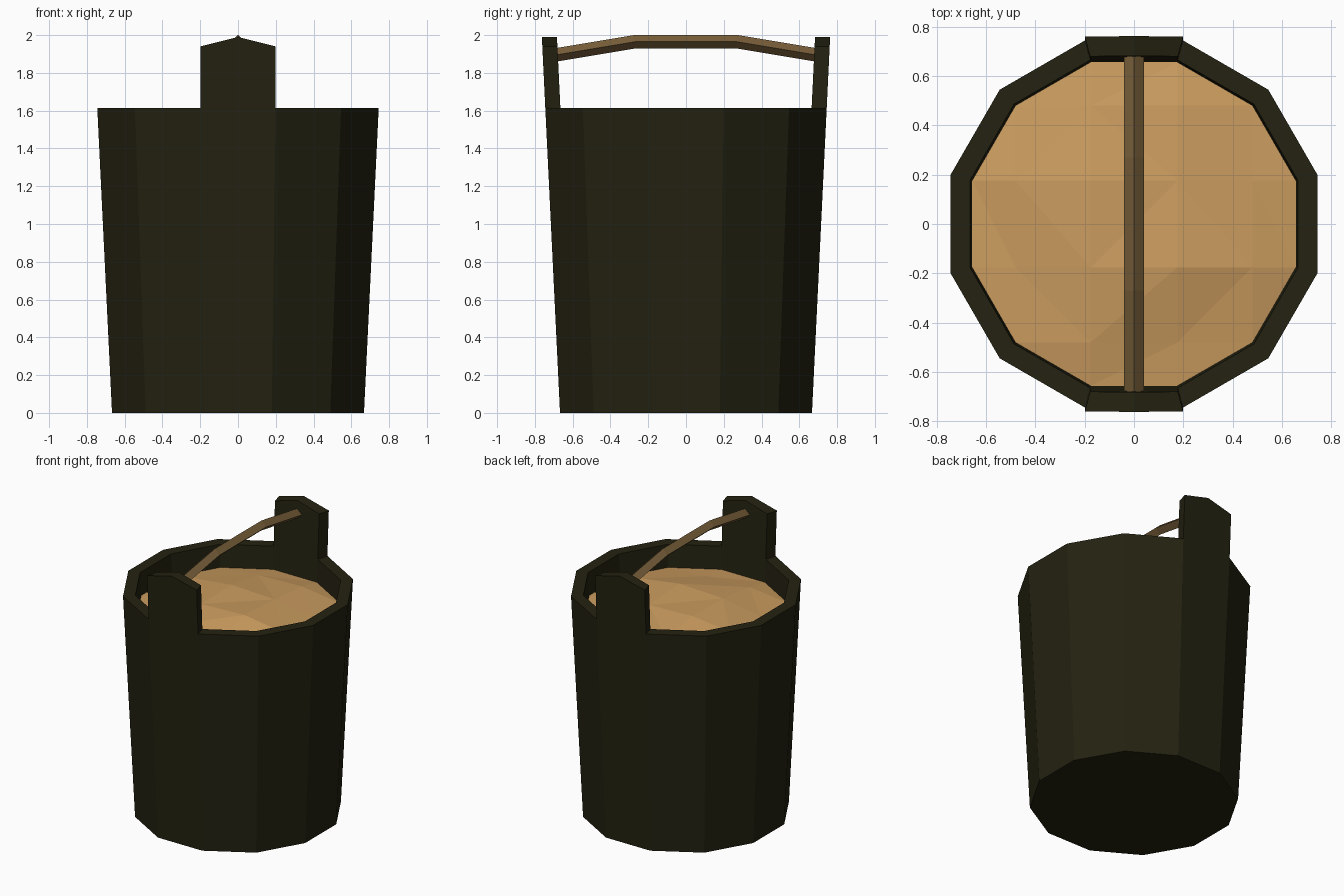
import bpy, bmesh, math

if "Cube" in bpy.data.objects:
    bpy.data.objects.remove(bpy.data.objects["Cube"])

RIM, SOIL = 1.615, 1.45          # rim height, height of the filling's edge
TAPER = 0.078 / RIM              # outward lean of the staves
T15 = math.tan(math.radians(15))


def material(name, rgb):
    m = bpy.data.materials.new(name)
    m.diffuse_color = (*rgb, 1)
    m.use_nodes = True
    m.node_tree.nodes["Principled BSDF"].inputs["Base Color"].default_value = m.diffuse_color
    return m


wood = material("dark_green_wood", (0.0175, 0.0160, 0.0055))
handle_mat = material("brown_handle", (0.190, 0.115, 0.042))
grain = material("tan_filling", (0.600, 0.335, 0.115))


def make(name, bm, mat):
    bmesh.ops.recalc_face_normals(bm, faces=bm.faces)
    me = bpy.data.meshes.new(name)
    bm.to_mesh(me)
    bm.free()
    me.materials.append(mat)
    ob = bpy.data.objects.new(name, me)
    bpy.context.collection.objects.link(ob)
    return ob


def bridge(bm, a, b):
    n = len(a)
    for i in range(n):
        bm.faces.new((a[i], a[(i + 1) % n], b[(i + 1) % n], b[i]))


def outer(z):
    return 0.667 + TAPER * z


def inner(z):
    return outer(z) - 0.08


def ring(bm, flat, z):
    """12-sided ring; flat = distance from the axis to a flat side."""
    r = flat / math.cos(math.radians(15))
    return [bm.verts.new((r * math.cos(math.radians(15 + 30 * i)),
                          r * math.sin(math.radians(15 + 30 * i)), z)) for i in range(12)]


# Bucket body: floor, outer wall, rim, inner wall down to the filling
bm = bmesh.new()
rings = [ring(bm, outer(0), 0), ring(bm, outer(RIM), RIM),
         ring(bm, inner(RIM), RIM), ring(bm, inner(SOIL - 0.03), SOIL - 0.03)]
for a, b in zip(rings, rings[1:]):
    bridge(bm, a, b)
bm.faces.new(rings[0])
make("bucket_body", bm, wood)

# Two raised staves with pointed tops that hold the handle
for side, label in ((-1, "front"), (1, "back")):
    bm = bmesh.new()
    wo, wi = outer(RIM) * T15, inner(RIM) * T15
    loops = []
    for dist, w in ((outer, wo), (inner, wi)):
        loops.append([bm.verts.new((x * w, side * dist(z), z)) for x, z in
                      ((-1, RIM), (1, RIM), (1, 1.94), (0, 1.99), (-1, 1.94))])
    bridge(bm, *loops)
    for lp in loops:
        bm.faces.new(lp)
    make(label + "_handle_stave", bm, wood)

# Bent handle with a diamond cross-section
bm = bmesh.new()
loops = []
for y, z in ((-0.69, 1.895), (-0.27, 1.965), (0.27, 1.965), (0.69, 1.895)):
    loops.append([bm.verts.new((dx, y, z + dz)) for dx, dz in
                  ((0.04, 0), (0, 0.036), (-0.04, 0), (0, -0.036))])
for a, b in zip(loops, loops[1:]):
    bridge(bm, a, b)
bm.faces.new(loops[0])
bm.faces.new(loops[-1])
make("handle", bm, handle_mat)

# Lumpy filling: a grid fitted to the 12-sided wall, gently mounded
bm = bmesh.new()
c = inner(SOIL)
R = c / math.cos(math.radians(15))
line = [-c, -R * math.sin(math.radians(45)), -c * T15,
        c * T15, R * math.sin(math.radians(45)), c]
grid = {}
for i, x in enumerate(line):
    for j, y in enumerate(line):
        r = math.hypot(x, y)
        if r > R + 0.001:
            continue                                  # outside the wall
        lump = 0.0 if r > R - 0.01 else 0.11 * (1 - r / R) + 0.012 * math.sin(5 * i + 3 * j)
        grid[i, j] = bm.verts.new((x, y, SOIL + lump))
for i in range(5):
    for j in range(5):
        quad = [grid[k] for k in ((i, j), (i + 1, j), (i + 1, j + 1), (i, j + 1)) if k in grid]
        if len(quad) >= 3:
            bm.faces.new(quad)
bmesh.ops.triangulate(bm, faces=bm.faces)
make("filling", bm, grain)
